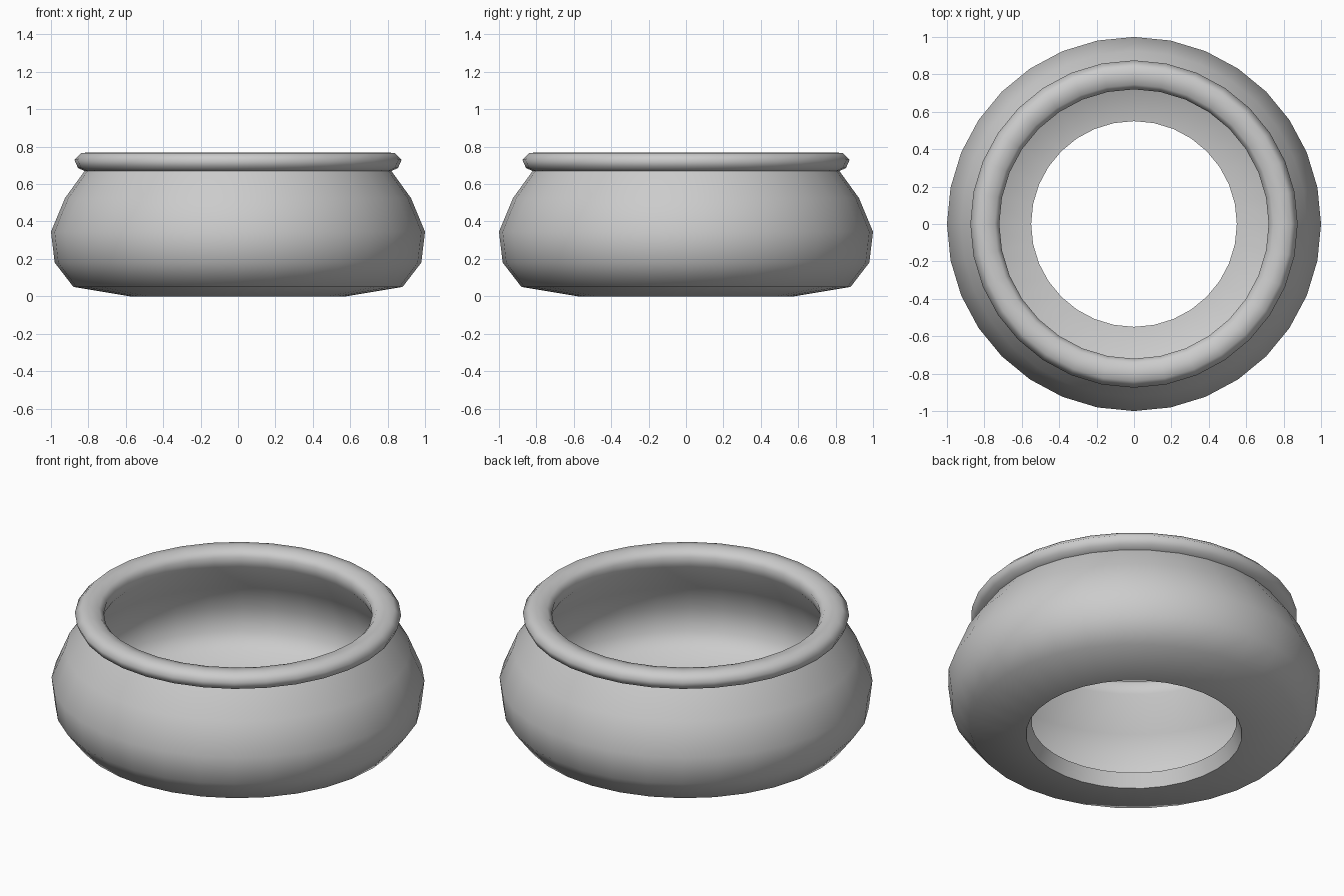
import bpy, bmesh
from math import cos, sin, tau, radians

if "Cube" in bpy.data.objects:
    bpy.data.objects.remove(bpy.data.objects["Cube"])

SIDES = 32

# Closed cross-section (radius, height): outer wall, rolled rim, inner wall
PROFILE = [
    (0.58, 0.00), (0.88, 0.05), (0.98, 0.18), (1.00, 0.345),
    (0.925, 0.525), (0.82, 0.67),
    (0.855, 0.685), (0.875, 0.73), (0.84, 0.765), (0.795, 0.77),
    (0.745, 0.76), (0.72, 0.73), (0.73, 0.67),
    (0.85, 0.49), (0.915, 0.34), (0.90, 0.21), (0.835, 0.125), (0.55, 0.08),
]


def lathe(name, profile, sides):
    """Spin a closed profile around z into a ring-shaped solid."""
    bm = bmesh.new()
    rings = []
    for i in range(sides):
        a = tau * i / sides
        rings.append([bm.verts.new((r * cos(a), r * sin(a), z)) for r, z in profile])
    n = len(profile)
    for i in range(sides):
        a, b = rings[i], rings[(i + 1) % sides]
        for j in range(n):
            k = (j + 1) % n
            bm.faces.new((a[j], b[j], b[k], a[k]))
    bmesh.ops.recalc_face_normals(bm, faces=bm.faces)
    mesh = bpy.data.meshes.new(name)
    bm.to_mesh(mesh)
    bm.free()
    obj = bpy.data.objects.new(name, mesh)
    bpy.context.collection.objects.link(obj)
    return obj


# Open-bottomed pot with a rolled lip
pot = lathe("pot", PROFILE, SIDES)
bpy.context.view_layer.objects.active = pot
pot.select_set(True)
bpy.ops.object.shade_smooth_by_angle(angle=radians(75))
